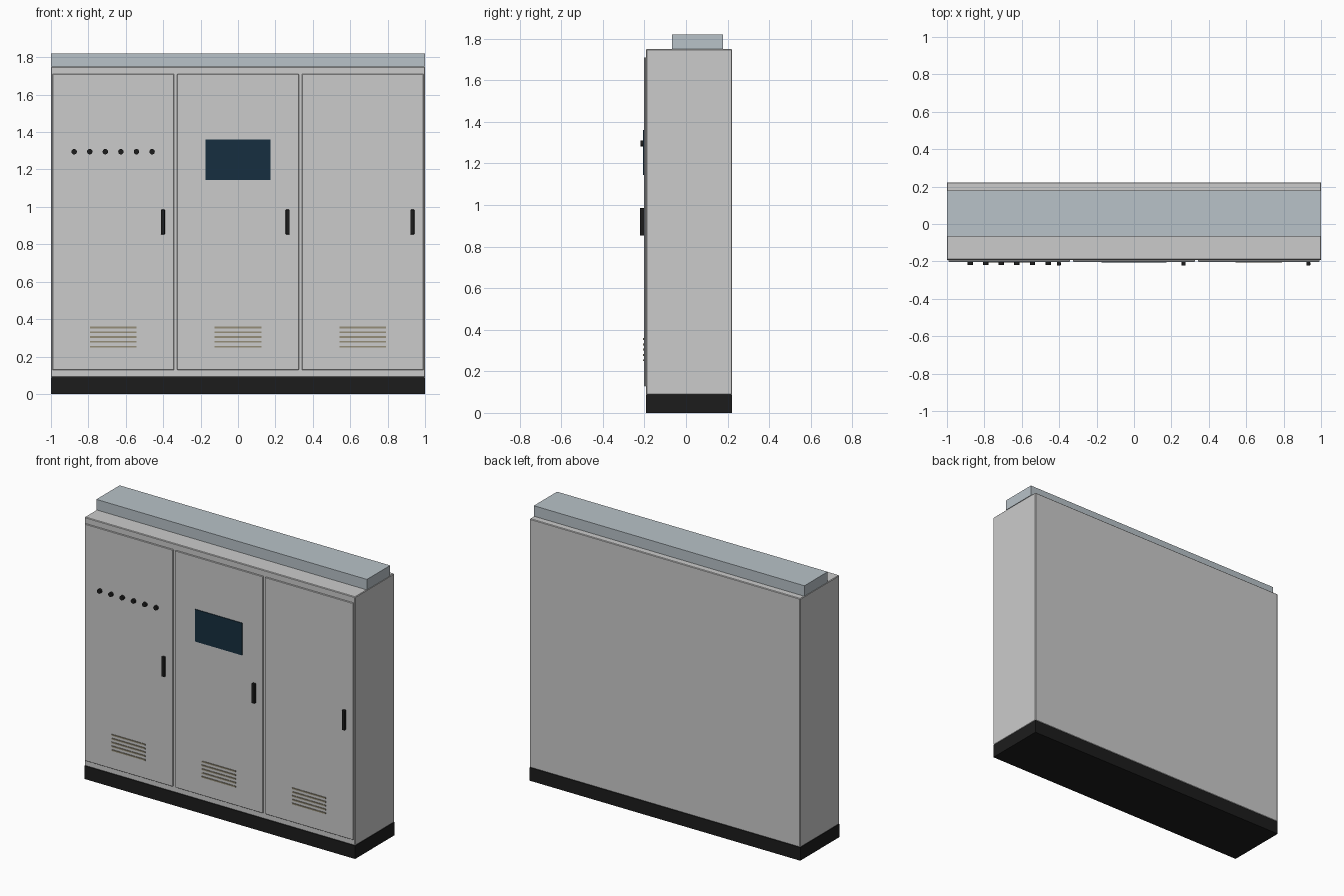
import bpy, math

if "Cube" in bpy.data.objects:
    bpy.data.objects.remove(bpy.data.objects["Cube"])


def material(name, rgb):
    m = bpy.data.materials.new(name)
    m.diffuse_color = (*rgb, 1)
    m.use_nodes = True
    m.node_tree.nodes["Principled BSDF"].inputs["Base Color"].default_value = m.diffuse_color
    return m


BLACK = material("black", (0.012, 0.012, 0.012))
GLASS = material("dark_blue_glass", (0.008, 0.028, 0.05))
DUCT = material("blue_grey", (0.48, 0.54, 0.58))
SLAT = material("olive_grey", (0.30, 0.27, 0.19))


def box(name, x, y, z, mat=None, bevel=0.0, segments=1):
    """Box given by (min, max) ranges along each axis."""
    bpy.ops.mesh.primitive_cube_add(size=1, location=[sum(r) / 2 for r in (x, y, z)])
    o = bpy.context.object
    o.name = name
    o.scale = [r[1] - r[0] for r in (x, y, z)]
    bpy.ops.object.transform_apply(location=False, rotation=False, scale=True)
    if mat:
        o.data.materials.append(mat)
    if bevel:
        b = o.modifiers.new("bevel", 'BEVEL')
        b.width = bevel
        b.segments = segments
    return o


def around(c, size):
    return (c - size / 2, c + size / 2)


# Plinth, cabinet body and roof duct
FRONT, BACK = -0.192, 0.222
DOOR = -0.202
box("plinth", (-1, 1), (FRONT, BACK), (0, 0.088), BLACK)
box("cabinet_body", (-1, 1), (FRONT, BACK), (0.088, 1.75), bevel=0.004)
box("roof_duct", (-1, 1), (-0.067, 0.178), (1.75, 1.82), DUCT)

# Three doors, each with a handle and a slatted vent
for side, cx in (("left", -0.667), ("middle", 0), ("right", 0.667)):
    box(f"{side}_door", around(cx, 0.65), (DOOR, FRONT), (0.128, 1.71), bevel=0.002)
    box(f"{side}_handle", around(cx + 0.265, 0.021), (-0.222, DOOR), (0.853, 0.985),
        BLACK, bevel=0.003, segments=2)
    for i in range(5):
        box(f"{side}_vent_slat_{i + 1}", around(cx, 0.25), (-0.206, DOOR),
            around(0.253 + 0.0255 * i, 0.009), SLAT)

# Display screen on the middle door
box("display_screen", around(0, 0.348), (-0.207, DOOR), (1.145, 1.36), GLASS)

# Row of push buttons on the left door
for i in range(6):
    bpy.ops.mesh.primitive_cylinder_add(
        vertices=20, radius=0.0145, depth=0.016,
        location=(-0.876 + 0.0833 * i, DOOR - 0.008, 1.295),
        rotation=(math.pi / 2, 0, 0))
    o = bpy.context.object
    o.name = f"push_button_{i + 1}"
    o.data.materials.append(BLACK)
    bpy.ops.object.shade_smooth_by_angle()
